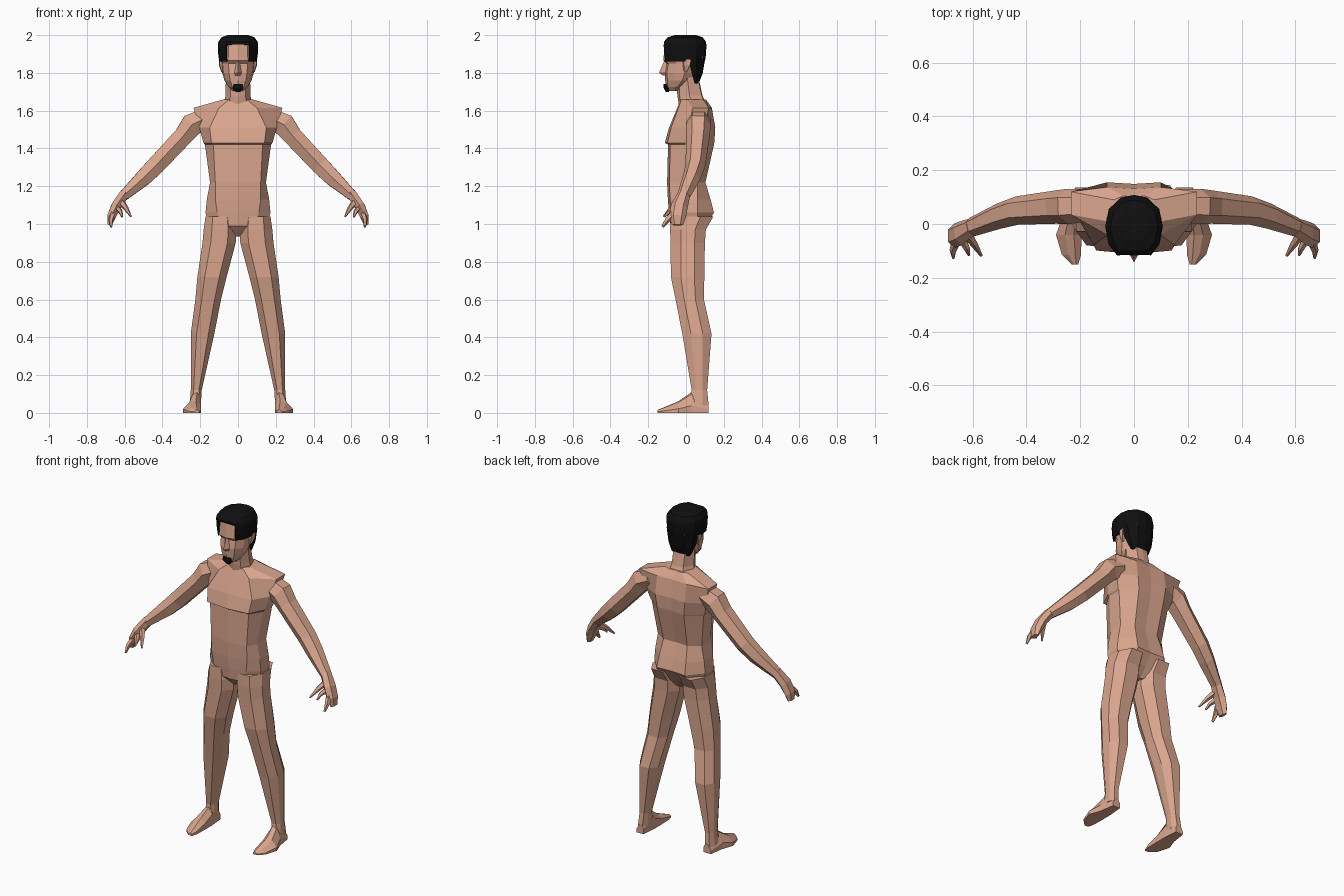
import bpy, bmesh, math
from mathutils import Vector


def material(name, rgb):
    m = bpy.data.materials.new(name)
    m.diffuse_color = (*rgb, 1)
    return m


SKIN = material("skin", (0.70, 0.38, 0.27))
BLACK = material("black_hair", (0.005, 0.005, 0.005))


def loft(name, rings, mat, mirror=False):
    """Skin a list of equal-length point rings and close the ends."""
    bm = bmesh.new()
    vs = [[bm.verts.new(p) for p in r] for r in rings]
    n = len(vs[0])
    for a, b in zip(vs, vs[1:]):
        for i in range(n):
            j = (i + 1) % n
            bm.faces.new((a[i], a[j], b[j], b[i]))
    bm.faces.new(vs[0])
    bm.faces.new(vs[-1])
    bmesh.ops.recalc_face_normals(bm, faces=bm.faces)
    me = bpy.data.meshes.new(name)
    bm.to_mesh(me)
    bm.free()
    me.materials.append(mat)
    ob = bpy.data.objects.new(name, me)
    bpy.context.collection.objects.link(ob)
    if mirror:
        ob.modifiers.new("mirror", "MIRROR").use_mirror_merge = False
    return ob


def both(half):
    """Complete a half ring (front centre to back centre) with its mirror image."""
    return half + [(-x, y, z) for x, y, z in half[-2:0:-1]]


def tube(name, stations, mat=SKIN, sides=6, turn=0.0):
    """Mirrored limb along stations of (x, y, z, depth radius, height radius)."""
    cs = [Vector(s[:3]) for s in stations]
    rings = []
    for k, s in enumerate(stations):
        d = (cs[min(k + 1, len(cs) - 1)] - cs[max(k - 1, 0)]).normalized()
        up = d.cross(Vector((0, 1, 0))).normalized()
        side = up.cross(d)
        ang = [2 * math.pi * i / sides + turn for i in range(sides)]
        rings.append([cs[k] + side * s[3] * math.cos(t) + up * s[4] * math.sin(t) for t in ang])
    return loft(name, rings, mat, True)


# Torso: z, half width, side y, front corner x, front y, back corner x, back y
torso = [
    (0.935, 0.025, 0.02, 0.012, -0.03, 0.012, 0.06),
    (0.99, 0.155, 0.02, 0.085, -0.082, 0.09, 0.105),
    (1.06, 0.172, 0.02, 0.11, -0.09, 0.095, 0.148),
    (1.13, 0.165, 0.02, 0.12, -0.096, 0.09, 0.13),
    (1.22, 0.148, 0.02, 0.12, -0.10, 0.08, 0.103),
    (1.42, 0.175, 0.04, 0.13, -0.095, 0.09, 0.148),
    (1.43, 0.183, 0.04, 0.14, -0.112, 0.09, 0.15),
    (1.51, 0.205, 0.06, 0.15, -0.090, 0.10, 0.155),
    (1.615, 0.235, 0.08, 0.10, -0.046, 0.10, 0.137),
    (1.66, 0.075, 0.05, 0.045, -0.028, 0.04, 0.105),
]
loft("torso", [both([(0, yf, z), (fx, yf * 0.88, z), (w, ys - 0.045, z), (w, ys + 0.04, z),
                     (bx, yb, z), (0, yb - 0.006, z)])
               for z, w, ys, fx, yf, bx, yb in torso], SKIN)


# Legs: z, inner x, outer x, front y, back y
legs = [
    (1.04, 0.02, 0.172, -0.082, 0.145), (0.97, 0.008, 0.182, -0.084, 0.105),
    (0.90, 0.012, 0.188, -0.082, 0.10), (0.72, 0.06, 0.215, -0.08, 0.097),
    (0.60, 0.09, 0.226, -0.055, 0.095), (0.42, 0.125, 0.25, -0.02, 0.135),
    (0.12, 0.192, 0.25, 0.03, 0.112), (0.04, 0.197, 0.256, 0.015, 0.12),
]


def octagon(z, x0, x1, y0, y1):
    cx, cy, rx, ry = (x0 + x1) / 2, (y0 + y1) / 2, (x1 - x0) / 2, (y1 - y0) / 2
    pts = [(1, -.4), (1, .4), (.5, 1), (-.5, 1), (-1, .4), (-1, -.4), (-.5, -1), (.5, -1)]
    return [(cx + a * rx, cy + b * ry, z) for a, b in pts]


loft("legs", [octagon(*s) for s in legs], SKIN, True)

# Feet: y, inner x, outer x, top z
feet = [(0.12, 0.203, 0.252, 0.055), (0.03, 0.195, 0.265, 0.11), (-0.04, 0.195, 0.29, 0.062),
        (-0.115, 0.197, 0.268, 0.03), (-0.15, 0.207, 0.232, 0.016)]
loft("feet", [[(a, y, 0), (b, y, 0), (b, y, t * 0.35), (a + (b - a) * 0.65, y, t * 0.9),
               (a + (b - a) * 0.3, y, t), (a, y, t * 0.6)] for y, a, b, t in feet], SKIN, True)

# Arms, palms and fingers
tube("arms", [(0.17, 0.07, 1.56, 0.06, 0.06), (0.245, 0.065, 1.525, 0.066, 0.07),
              (0.29, 0.063, 1.465, 0.062, 0.058), (0.435, 0.05, 1.31, 0.053, 0.055),
              (0.50, 0.03, 1.245, 0.048, 0.05), (0.605, -0.012, 1.15, 0.036, 0.031)])
tube("palms", [(0.60, -0.01, 1.16, 0.034, 0.03), (0.645, -0.035, 1.095, 0.045, 0.03),
               (0.67, -0.045, 1.04, 0.045, 0.026), (0.68, -0.045, 0.995, 0.03, 0.014)])
tube("thumbs", [(0.625, -0.03, 1.125, 0.02, 0.02), (0.594, -0.075, 1.085, 0.014, 0.014),
                (0.567, -0.118, 1.04, 0.006, 0.005)], sides=5)
tube("middle_fingers", [(0.645, -0.045, 1.09, 0.018, 0.018), (0.622, -0.09, 1.065, 0.012, 0.012),
                        (0.614, -0.115, 1.038, 0.006, 0.005)], sides=5)
tube("index_fingers", [(0.66, -0.06, 1.06, 0.02, 0.018), (0.673, -0.10, 1.02, 0.015, 0.013),
                       (0.672, -0.125, 0.985, 0.007, 0.006)], sides=5)

# Neck: z, half width, front y, back y
loft("neck", [both([(0, f, z), (w * 0.6, f + 0.012, z), (w, (f + b) / 2, z), (w * 0.6, b, z), (0, b + 0.004, z)])
              for z, w, f, b in [(1.62, 0.08, -0.036, 0.11), (1.68, 0.066, -0.046, 0.083),
                                 (1.78, 0.064, -0.05, 0.062)]], SKIN)

# Head: z, half width, front y, back y
head = [(1.705, 0.028, -0.10, -0.055), (1.725, 0.05, -0.108, -0.02), (1.76, 0.072, -0.11, 0.03),
        (1.80, 0.082, -0.113, 0.06), (1.85, 0.088, -0.105, 0.085), (1.866, 0.09, -0.12, 0.09),
        (1.95, 0.085, -0.113, 0.09), (1.985, 0.05, -0.06, 0.05)]
loft("head", [both([(0, f, z), (w * 0.58, f + 0.012, z), (w * 0.92, f + 0.055, z), (w, (f + b) / 2 + 0.02, z),
                    (w * 0.6, b, z), (0, b, z)]) for z, w, f, b in head], SKIN)

# Nose and ears
loft("nose", [both([(0, f, z), (w, -0.108, z), (w, -0.08, z), (0, -0.08, z)])
              for z, w, f in [(1.785, 0.014, -0.12), (1.80, 0.019, -0.143), (1.86, 0.009, -0.117)]], SKIN)
loft("ears", [[(0.075, a, z), (w, a + 0.01, z), (w + 0.004, b, z), (0.075, b, z)]
              for z, w, a, b in [(1.805, 0.085, -0.015, 0.005), (1.84, 0.096, -0.02, 0.02),
                                 (1.87, 0.098, -0.02, 0.025)]], SKIN, True)

# Hair cap: z, scale, fringe y (pulled inside the head below the hairline)
outline = [(0.062, -0.118), (0.095, -0.075), (0.107, -0.01), (0.094, 0.055), (0.05, 0.098), (0, 0.108)]
cap = [(1.86, 0.93, -0.05), (1.90, 0.98, -0.05), (1.94, 1.0, -0.05), (1.95, 1.0, -0.112),
       (1.965, 0.97, -0.116), (1.988, 0.82, -0.098), (2.0, 0.5, -0.06)]
loft("hair", [both([(0, f, z), (0.052 * s, f, z)] + [(x * s, y * s, z) for x, y in outline])
              for z, s, f in cap], BLACK)

# Hair on the nape: z, half width, front y, back y
loft("nape_hair", [both([(0, a, z), (w, a, z), (w * 0.93, (a + b) / 2, z), (w * 0.5, b, z), (0, b + 0.004, z)])
                   for z, w, a, b in [(1.745, 0.062, 0.045, 0.064), (1.80, 0.084, 0.03, 0.085),
                                      (1.88, 0.1, 0.01, 0.098)]], BLACK)

# Chin beard
loft("beard", [both([(0, f, z), (w, f + 0.008, z), (w, -0.09, z), (0, -0.09, z)])
               for z, w, f in [(1.70, 0.014, -0.108), (1.72, 0.028, -0.118), (1.742, 0.024, -0.118)]], BLACK)
